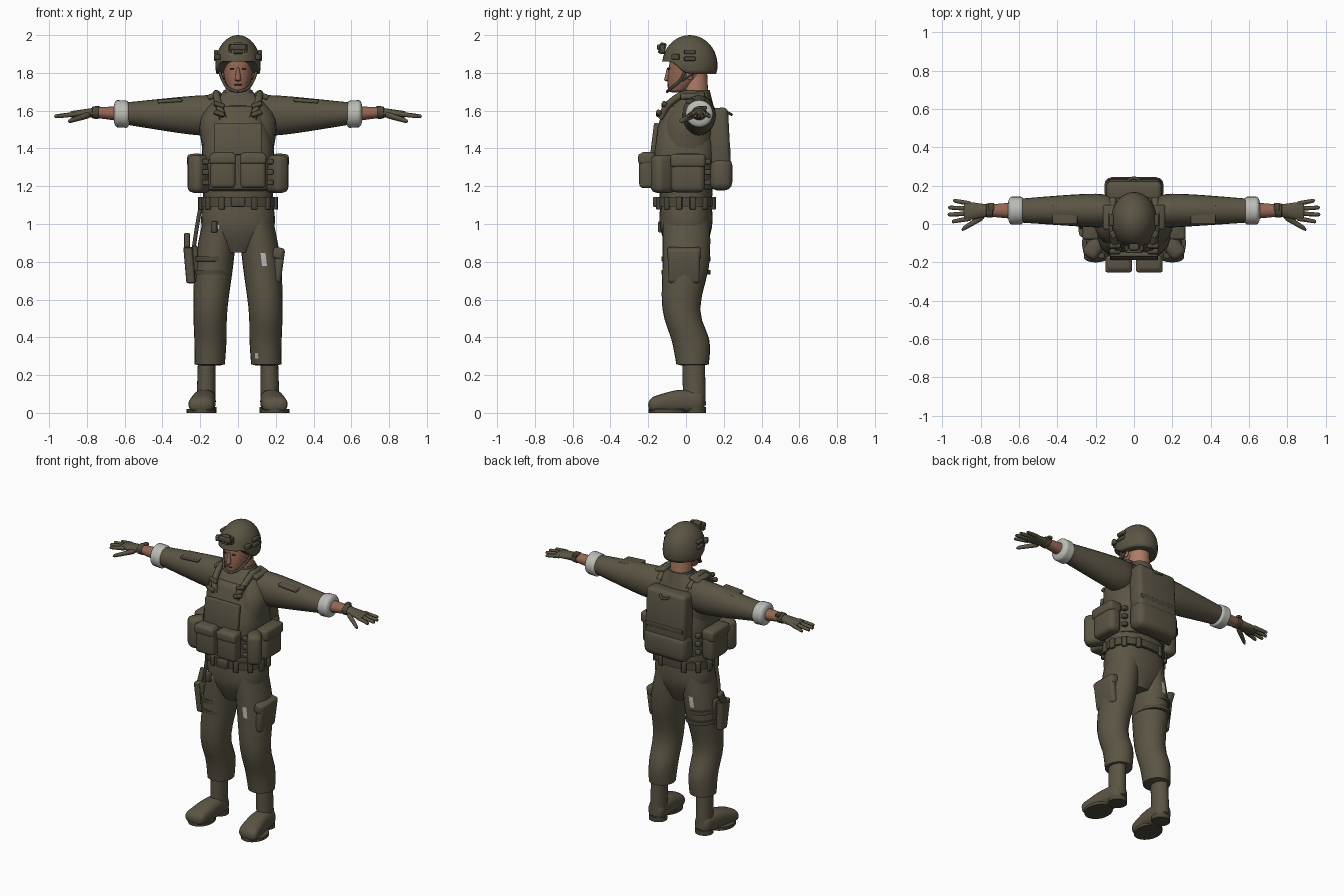
import bpy, bmesh, math
from mathutils import Vector, Matrix, Euler

cube = bpy.data.objects.get("Cube")
if cube:
    bpy.data.objects.remove(cube, do_unlink=True)


def material(name, *rgb):
    mat = bpy.data.materials.new(name)
    mat.use_nodes = True
    mat.diffuse_color = (*rgb, 1)
    shader = next(node for node in mat.node_tree.nodes if node.type == 'BSDF_PRINCIPLED')
    shader.inputs["Base Color"].default_value = (*rgb, 1)
    return mat


OLIVE = material("olive cloth", .105, .09, .058)
GEAR = material("dark olive gear", .075, .066, .043)
FACE = material("tanned skin", .3, .135, .09)
NECK = material("light skin", .42, .2, .13)
PALE = material("pale grey cloth", .5, .5, .47)
EYE = material("brown eye", .06, .03, .02)


def finish(name, bm, mat, mirror):
    """Turn a bmesh into a smooth-shaded object, mirrored across x if asked."""
    bmesh.ops.recalc_face_normals(bm, faces=bm.faces)
    mesh = bpy.data.meshes.new(name)
    bm.to_mesh(mesh)
    bm.free()
    mesh.materials.append(mat)
    part = bpy.data.objects.new(name, mesh)
    bpy.context.collection.objects.link(part)
    bpy.ops.object.select_all(action='DESELECT')
    part.select_set(True)
    bpy.context.view_layer.objects.active = part
    bpy.ops.object.shade_smooth_by_angle(angle=math.radians(40))
    if mirror:
        part.modifiers.new("Mirror", 'MIRROR')
    return part


def spline(knots, t):
    """Smooth curve through the knots, with t running from zero to one."""
    i = min(int(t * (len(knots) - 1)), len(knots) - 2)
    u = t * (len(knots) - 1) - i
    p, q = Vector(knots[i]), Vector(knots[i + 1])
    before, after = Vector(knots[max(i - 1, 0)]), Vector(knots[min(i + 2, len(knots) - 1)])
    leave, arrive = (q - before) / 2, (after - p) / 2
    blend = u * u * (3 - 2 * u)
    return p.lerp(q, blend) + leave * u * (1 - u) ** 2 - arrive * u * u * (1 - u)


def skin(name, *knots, mat=OLIVE, cap=0, power=2, sides=24, rings=20, mirror=False):
    """Tube through knots (x, y, z, two radii); cap is the rounded share of each end."""
    first, last = Vector(knots[0][:3]), Vector(knots[-1][:3])
    span = [abs(d) for d in last - first]
    axis = span.index(max(span))
    across = [k for k in range(3) if k != axis]
    bm = bmesh.new()
    loops = []
    for i in range(rings + 1):
        t = (1 - math.cos(math.pi * i / rings)) / 2
        x, y, z, *radii = spline(knots, t)
        inset = max(0, 1 - min(t, 1 - t) / cap) if cap else 0
        taper = max(.1, math.sqrt(1 - inset * inset))
        loop = []
        for j in range(sides):
            angle = math.tau * j / sides
            point = Vector((x, y, z))
            for k, radius, wave in zip(across, radii, (math.cos(angle), math.sin(angle))):
                point[k] += taper * radius * math.copysign(abs(wave) ** (2 / power), wave)
            loop.append(bm.verts.new(point))
        loops.append(loop)
    for low, high in zip(loops, loops[1:]):
        for j in range(sides):
            bm.faces.new((low[j - 1], low[j], high[j], high[j - 1]))
    bm.faces.new(loops[0])
    bm.faces.new(loops[-1])
    return finish(name, bm, mat, mirror)


def box(name, loc, size, mat=OLIVE, tilt=0, lean=0, turn=0, soft=.25, mirror=False):
    """Box with rounded edges, turned in degrees about x, y and z."""
    bm = bmesh.new()
    spin = Euler([math.radians(a) for a in (tilt, lean, turn)]).to_matrix().to_4x4()
    bmesh.ops.create_cube(bm, size=1, matrix=Matrix.Translation(loc) @ spin @ Matrix.Diagonal((*size, 1)))
    bmesh.ops.bevel(bm, geom=bm.edges[:], offset=soft * min(size), segments=3,
                    profile=.5, affect='EDGES', clamp_overlap=True)
    return finish(name, bm, mat, mirror)


def ball(name, loc, radii, mat=OLIVE, mirror=False):
    bm = bmesh.new()
    bmesh.ops.create_uvsphere(bm, u_segments=32, v_segments=20, radius=1,
                              matrix=Matrix.Translation(loc) @ Matrix.Diagonal((*radii, 1)))
    return finish(name, bm, mat, mirror)


def strap(name, *points, radius, mat=GEAR, mirror=False):
    curve = bpy.data.curves.new(name, 'CURVE')
    curve.dimensions = '3D'
    curve.bevel_depth, curve.bevel_resolution = radius, 2
    path = curve.splines.new('BEZIER')
    path.bezier_points.add(len(points) - 1)
    for knot, point in zip(path.bezier_points, points):
        knot.co = point
        knot.handle_left_type = knot.handle_right_type = 'AUTO'
    curve.materials.append(mat)
    part = bpy.data.objects.new(name, curve)
    bpy.context.collection.objects.link(part)
    if mirror:
        part.modifiers.new("Mirror", 'MIRROR')


# Torso, vest and hips
skin("jacket", (0, 0, 1.08, .185, .135), (0, 0, 1.35, .185, .15), (0, .02, 1.56, .2, .135),
     (0, .05, 1.7, .08, .07), power=2.5)
skin("vest", (0, -.01, 1.17, .18, .15), (0, -.01, 1.4, .19, .17), (0, .01, 1.63, .12, .12), power=3, cap=.04)
skin("hips", (0, 0, .85, .08, .09), (0, 0, .98, .19, .137), (0, 0, 1.14, .18, .135), power=2.4)
skin("collar", (0, .045, 1.63, .105, .1), (0, .055, 1.71, .075, .07))
box("chest_panel", (0, -.167, 1.45), (.25, .025, .17), tilt=-7)

# Legs, with pale worn spots on the nearest faces
worn_spots = {"left": [(.13, -.13, .84), (.07, -.06, .31)], "right": [(-.11, -.14, .98), (-.12, .13, .9)]}
for side, spots in worn_spots.items():
    s = 1 if side == "left" else -1
    leg = skin(side + "_trouser_leg", (s * .09, 0, 1.05, .09, .125), (s * .125, 0, .8, .102, .125),
               (s * .146, -.025, .55, .09, .1), (s * .146, .025, .38, .085, .1), (s * .15, .035, .25, .08, .085),
               cap=.02)
    leg.data.materials.append(PALE)
    for spot in spots:
        near = min(leg.data.polygons, key=lambda face: (face.center - Vector(spot)).length)
        near.material_index = 1

# Boots
skin("boot_shaft", (.17, .045, .04, .05, .06), (.165, .04, .28, .047, .06), mirror=True)
skin("boot_foot", (.17, .1, .06, .05, .058), (.18, -.05, .06, .062, .06), (.2, -.2, .04, .068, .037),
     power=2.6, cap=.15, mirror=True)
skin("boot_sole", (.195, -.1, 0, .077, .098), (.195, -.1, .02, .077, .098), mat=GEAR, rings=2, mirror=True)
skin("boot_heel", (.17, .05, 0, .057, .055), (.17, .05, .03, .057, .055), mat=GEAR, rings=2, mirror=True)

# Sleeves, cuffs and wrists
skin("sleeve", (.08, .05, 1.585, .07, .085), (.2, .07, 1.575, .088, .106), (.6, .07, 1.585, .062, .058), mirror=True)
skin("cuff", (.57, .07, 1.58, .073, .072), (.66, .07, 1.585, .073, .072), mat=PALE, cap=.3, mirror=True)
skin("wrist", (.64, .07, 1.585, .042, .038), (.76, .07, 1.59, .031, .027), mat=FACE, mirror=True)

# Gloves with fanned fingers
skin("glove_cuff", (.735, .07, 1.59, .037, .034), (.775, .07, 1.59, .037, .032), mat=GEAR, cap=.2, mirror=True)
box("glove_tab", (.745, .09, 1.615), (.03, .04, .018), GEAR, mirror=True)
skin("glove_palm", (.75, .07, 1.59, .03, .027), (.89, .067, 1.58, .052, .017), cap=.1, mirror=True)
for i, finger in enumerate(("index", "middle", "ring", "little")):
    root = .03 + i * .025
    reach = .975 - .012 * (i - 1.4) ** 2
    skin(finger + "_finger", (.85, root, 1.583, .013, .014), (reach, root + (i - 1.5) * .012, 1.57, .01, .01),
         cap=.1, sides=10, rings=8, mirror=True)
skin("thumb", (.78, .045, 1.58, .02, .018), (.9, -.03, 1.543, .012, .012), cap=.2, sides=12, rings=8, mirror=True)

# Head
skin("neck", (0, .055, 1.64, .07, .065), (0, .045, 1.8, .063, .067), mat=NECK)
skin("head", (0, -.05, 1.695, .043, .045), (0, 0, 1.78, .075, .097), (0, .02, 1.9, .08, .1), mat=FACE, cap=.12)
skin("nose", (0, -.098, 1.755, .018, .02), (0, -.09, 1.83, .007, .01), mat=FACE, cap=.2, sides=12, rings=8)
ball("ear", (.078, .02, 1.79), (.01, .018, .028), NECK, mirror=True)
box("eye", (.032, -.092, 1.822), (.02, .009, .007), EYE, turn=18, mirror=True)
box("mouth", (0, -.095, 1.737), (.04, .008, .006), EYE)

# Helmet with a rim that rises over the brow
helmet = ball("helmet", (0, .02, 1.84), (.12, .147, .16))
for vert in helmet.data.vertices:
    rise = max(0, min(1, (.03 - vert.co.y) / .1))
    vert.co.z = max(vert.co.z, 1.795 + .065 * rise * rise)
box("night_sight_mount", (0, -.125, 1.93), (.05, .035, .06), GEAR, tilt=-15)
box("mount_arm", (0, -.14, 1.935), (.085, .025, .03), GEAR)
box("mount_clip", (.04, -.125, 1.93), (.018, .03, .045), GEAR, mirror=True)
for z in (1.875, 1.91):
    box("helmet_rail", (.117, .02, z), (.022, .06, .022), GEAR, mirror=True)
box("helmet_lamp", (.11, -.055, 1.885), (.026, .04, .03), GEAR, turn=-25, mirror=True)
strap("chin_strap", (.1, 0, 1.815), (.078, -.035, 1.755), (.045, -.085, 1.715), (0, -.1, 1.7),
      radius=.008, mirror=True)
strap("rear_strap", (.1, .06, 1.81), (.075, -.02, 1.76), radius=.006, mirror=True)

# Shoulder straps and buckles
strap("shoulder_strap", (.08, -.135, 1.56), (.105, -.085, 1.64), (.115, .03, 1.69), (.11, .13, 1.63),
      radius=.02, mat=OLIVE, mirror=True)
box("shoulder_pad", (.125, .035, 1.68), (.075, .13, .03), lean=18, soft=.4, mirror=True)
box("sleeve_pocket", (.36, .05, 1.653), (.13, .1, .02), lean=4, mirror=True)
for z, y in ((1.585, -.145), (1.63, -.115)):
    box("strap_buckle", (.1, y, z), (.058, .025, .025), GEAR, tilt=-30, lean=-20, mirror=True)

# Pouches around the vest
box("front_pouch", (.08, -.205, 1.285), (.134, .085, .19), mirror=True)
box("front_pouch_flap", (.08, -.213, 1.345), (.14, .08, .055), mirror=True)
box("corner_pouch", (.205, -.12, 1.265), (.09, .13, .2), turn=35, soft=.35, mirror=True)
box("side_pouch", (.22, .01, 1.27), (.085, .18, .205), soft=.35, mirror=True)
box("side_pouch_flap", (.225, .01, 1.335), (.088, .186, .07), mirror=True)
for z in (1.22, 1.275, 1.33):
    for name, y in (("front_webbing", -.165), ("rear_webbing", .115)):
        box(name, (.17, y, z), (.035, .03, .028), GEAR, mirror=True)

# Back pack
box("pack_upper", (0, .175, 1.46), (.29, .11, .31), tilt=3)
box("pack_lower", (0, .185, 1.265), (.31, .12, .175), soft=.35)
box("pack_flap", (0, .226, 1.385), (.27, .02, .03), GEAR)
strap("pack_handle", (-.05, .2, 1.6), (0, .24, 1.58), (.05, .2, 1.6), radius=.008)

# Belt with evenly spread fittings
skin("belt", (0, 0, 1.09, .2, .155), (0, 0, 1.145, .2, .155), mat=GEAR, cap=.1, power=2.3)
box("belt_buckle", (0, -.163, 1.117), (.075, .025, .052), GEAR)
for degrees in range(-65, 90, 26):
    angle = math.radians(degrees)
    box("belt_fitting", (.205 * math.cos(angle), .16 * math.sin(angle), 1.11), (.022, .032, .066), GEAR,
        turn=degrees, mirror=True)

# Thigh pocket on the left
box("cargo_pocket", (.213, -.01, .78), (.05, .17, .19), lean=8, soft=.4)
box("cargo_flap", (.212, -.01, .845), (.055, .18, .06), lean=14)

# Holster and thigh straps on the right
for z in (.73, .8):
    skin("thigh_strap", (-.135, 0, z, .105, .13), (-.135, 0, z + .03, .103, .13), mat=GEAR, cap=.1, rings=8)
box("holster_panel", (-.222, -.015, .79), (.025, .1, .19), GEAR, lean=-4)
skin("holster", (-.248, -.02, .685, .025, .035), (-.264, -.02, .88, .026, .05), power=3, cap=.06)
box("pistol_grip", (-.27, .01, .905), (.03, .045, .09), GEAR, tilt=-25)
strap("holster_hanger", (-.235, -.02, .87), (-.215, -.03, 1), (-.195, -.03, 1.11), radius=.011)
box("hip_pouch", (-.125, -.128, .985), (.03, .035, .06), GEAR, turn=-20)
